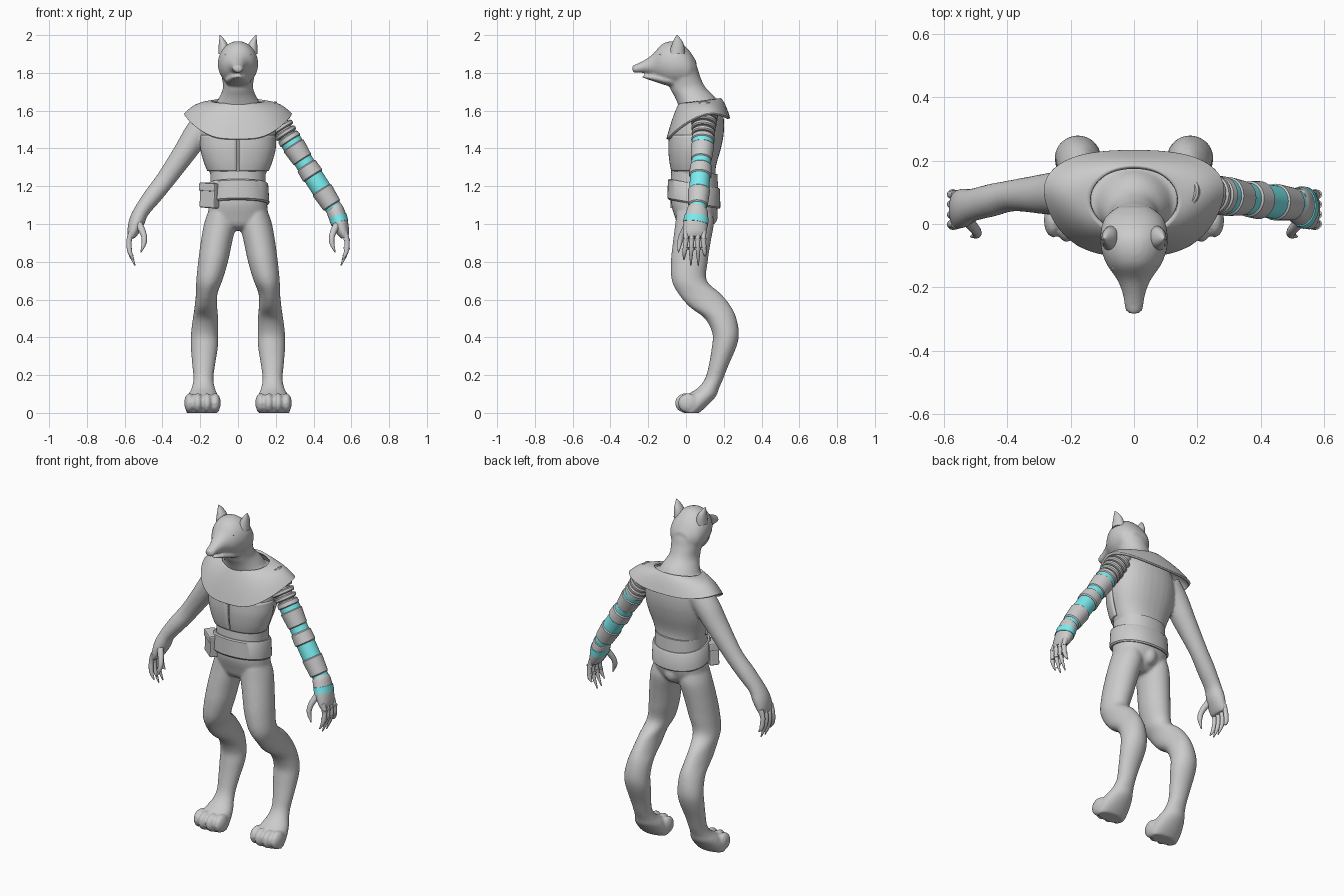
import bpy, bmesh
from math import sin, cos, pi, radians
from mathutils import Vector

if "Cube" in bpy.data.objects:
    bpy.data.objects.remove(bpy.data.objects["Cube"])


def spline(rows, k=4):
    """Catmull-Rom interpolation of rows of numbers."""
    out = []
    for i in range(len(rows) - 1):
        a, b, c, d = rows[max(i - 1, 0)], rows[i], rows[i + 1], rows[min(i + 2, len(rows) - 1)]
        for j in range(k):
            t = j / k
            out.append([.5 * (2 * q + (r - p) * t + (2 * p - 5 * q + 4 * r - s) * t * t
                              + (3 * q - p - 3 * r + s) * t ** 3) for p, q, r, s in zip(a, b, c, d)])
    return out + [list(rows[-1])]


def skin(rings):
    n = len(rings[0])
    faces = [(i * n + j, i * n + (j + 1) % n, (i + 1) * n + (j + 1) % n, (i + 1) * n + j)
             for i in range(len(rings) - 1) for j in range(n)]
    last = (len(rings) - 1) * n
    faces += [tuple(range(n - 1, -1, -1)), tuple(range(last, last + n))]
    return [v for r in rings for v in r], faces


def circle(n, p=1.0):
    pw = lambda v: abs(v) ** p * (1 if v >= 0 else -1)
    return [(pw(cos(2 * pi * j / n)), pw(sin(2 * pi * j / n))) for j in range(n)]


def slab(rows, p=1.0, n=32, k=4, tilt=0):
    """Horizontal sections: z, x centre, x half, y front, y back."""
    return skin([[Vector((xc + hx * c, (y0 + y1) / 2 + (y1 - y0) / 2 * s,
                          z + tilt * ((y0 + y1) / 2 + (y1 - y0) / 2 * s)))
                  for c, s in circle(n, p)] for z, xc, hx, y0, y1 in spline(rows, k)])


def snout(rows, n=28):
    """Upright sections along y: y, z low, z high, x half."""
    return skin([[Vector((hx * c, y, (z0 + z1) / 2 + (z1 - z0) / 2 * s)) for c, s in circle(n)]
                 for y, z0, z1, hx in spline(rows)])


def tube(rows, n=24, k=4):
    """Sections across a path: x, y, z, radius across, radius along y."""
    pts, rings = spline(rows, k) if k > 1 else rows, []
    for i, (x, y, z, ra, rb) in enumerate(pts):
        t = (Vector(pts[min(i + 1, len(pts) - 1)][:3]) - Vector(pts[max(i - 1, 0)][:3])).normalized()
        u = t.cross(Vector((0, 1, 0))).normalized()
        w = u.cross(t)
        rings.append([Vector((x, y, z)) + u * ra * c + w * rb * s for c, s in circle(n)])
    return skin(rings)


def ball(x, y, z, rx, ry, rz):
    return slab([(z - rz * cos(a), x, rx * sin(a), y - ry * sin(a), y + ry * sin(a))
                 for a in [.05 + (pi - .1) * i / 12 for i in range(13)]], n=20, k=1)


def mirror(part):
    return [Vector((-v[0], v[1], v[2])) for v in part[0]], part[1]


def make(name, parts, colour=None, angle=40):
    bm = bmesh.new()
    for verts, faces in parts:
        vs = [bm.verts.new(v) for v in verts]
        for f in faces:
            bm.faces.new([vs[i] for i in f])
    bmesh.ops.recalc_face_normals(bm, faces=bm.faces[:])
    mesh = bpy.data.meshes.new(name)
    bm.to_mesh(mesh)
    bm.free()
    ob = bpy.data.objects.new(name, mesh)
    bpy.context.collection.objects.link(ob)
    bpy.ops.object.select_all(action='DESELECT')
    ob.select_set(True)
    bpy.context.view_layer.objects.active = ob
    bpy.ops.object.shade_smooth_by_angle(angle=radians(angle))
    if colour:
        mesh.materials.append(colour)
    return ob


glow = bpy.data.materials.new("cyan_glow")
glow.diffuse_color = (.2, .85, .88, 1)
glow.use_nodes = True
glow.node_tree.nodes["Principled BSDF"].inputs["Base Color"].default_value = glow.diffuse_color

# Body: torso, neck, head, legs and bare arm fused into one skin
torso = slab([(1.63, 0, .14, -.02, .185), (1.56, 0, .19, -.05, .2), (1.48, 0, .2, -.075, .2),
              (1.4, 0, .192, -.078, .185), (1.3, 0, .16, -.065, .158), (1.22, 0, .138, -.07, .16),
              (1.12, 0, .153, -.08, .172), (1.04, 0, .155, -.06, .155), (.99, 0, .12, -.04, .125),
              (.965, 0, .06, 0, .09)], p=.88)
neck = slab([(1.9, 0, .07, -.06, .0), (1.84, 0, .092, -.075, .055), (1.78, 0, .086, -.09, .075),
             (1.72, 0, .08, -.085, .105), (1.67, 0, .1, -.058, .155), (1.6, 0, .14, -.03, .19)])
head = snout([(-.283, 1.808, 1.832, .014), (-.27, 1.8, 1.842, .028), (-.22, 1.8, 1.868, .036),
              (-.175, 1.785, 1.9, .054), (-.13, 1.755, 1.95, .085), (-.08, 1.735, 1.968, .104),
              (-.03, 1.73, 1.96, .106), (.02, 1.74, 1.915, .092), (.055, 1.78, 1.86, .05)])
jaw = snout([(-.232, 1.776, 1.786, .014), (-.215, 1.77, 1.789, .026), (-.17, 1.755, 1.792, .045),
             (-.12, 1.738, 1.79, .066), (-.07, 1.725, 1.79, .07)])
leg = slab([(1.06, .09, .07, -.05, .14), (1, .095, .085, -.057, .147), (.9, .115, .083, -.07, .13),
            (.8, .132, .079, -.08, .115), (.7, .152, .069, -.075, .11), (.63, .166, .057, -.04, .185),
            (.56, .17, .06, .02, .24), (.5, .172, .067, .1, .267), (.42, .177, .072, .14, .28),
            (.35, .178, .072, .137, .267), (.25, .182, .06, .12, .224), (.18, .183, .053, .1, .197),
            (.13, .184, .062, .06, .175), (.09, .186, .08, 0, .16), (.04, .188, .09, -.02, .115),
            (0, .188, .085, -.015, .07)])
toes = [ball(.188 + dx, y, .052, .029, .055, .052)
        for dx, y in ((-.068, .012), (-.025, -.004), (.025, -.004), (.068, .012))]
arm = tube([(.15, .1, 1.56, .07, .075), (.215, .098, 1.48, .07, .072), (.275, .095, 1.39, .062, .065),
            (.38, .09, 1.24, .051, .05), (.45, .075, 1.15, .048, .052), (.51, .06, 1.07, .041, .052),
            (.537, .052, 1.01, .042, .061), (.557, .045, .955, .03, .062), (.565, .045, .925, .016, .055)])
limb = [leg] + toes
body = make("body", [torso, neck, head, jaw, mirror(arm), ball(0, .125, 1.045, .045, .045, .055),
                     ball(0, -.272, 1.832, .02, .013, .012)]
            + limb + [mirror(p) for p in limb])
m = body.modifiers.new("fuse", 'REMESH')
m.mode, m.voxel_size, m.use_smooth_shade = 'VOXEL', .0085, True
m = body.modifiers.new("relax", 'SMOOTH')
m.factor, m.iterations = .5, 4

# Ears and eyes
ear = slab([(1.9, .07, .034, -.09, -.005), (1.95, .078, .024, -.075, -.012),
            (1.98, .087, .012, -.062, -.028), (2.0, .095, .002, -.05, -.046)], n=20)
eye = ball(.052, -.134, 1.897, .02, .012, .008)
make("ears", [ear, mirror(ear)])
make("eyes", [eye, mirror(eye)])

# Fingers and thumb, same layout on both hands
digits = [tube([(.562, y, .96, .016, .015), (.577, y, .91, .014, .013), (.572, y + d, .85, .012, .011),
                (.545 + .2 * (tip - .78), y + 1.4 * d, tip, .003, .003)], n=12)
          for y, d, tip in ((.093, .006, .83), (.062, .002, .78), (.03, -.003, .78), (.0, -.008, .81))]
digits.append(tube([(.525, .01, 1.0, .02, .018), (.5, -.02, .945, .016, .015),
                    (.497, -.033, .9, .013, .013), (.515, -.04, .85, .003, .003)], n=12))
make("bare_fingers", [mirror(d) for d in digits])
make("metal_fingers", digits)
make("knuckle_rings", [tube([(.577 - .03 * (.91 - z), y, z + .006, .017, .016),
                             (.575 - .03 * (.91 - z), y, z - .006, .017, .016)], n=12, k=1)
                       for y in (.093, .062, .03, .0) for z in (.92, .87)])

# Mechanical arm: bands strung along a straight axis
A, B = Vector((.22, .096, 1.53)), Vector((.525, .06, 1.055))


def band(t0, t1, r0, r1, bevel=.006):
    e = bevel / (B - A).length
    return tube([(*A.lerp(B, t), r, r) for t, r in
                 ((t0, r0 - bevel), (t0 + e, r0), (t1 - e, r1), (t1, r1 - bevel))], n=32, k=1)


make("arm_core", [band(-.2, 1.02, .05, .038)])
make("shoulder_rings", [band(t, t + .045, .066 - t * .05, .066 - t * .05) for t in (-.1, -.04, .02, .08)])
make("arm_plates", [band(.135, .195, .06, .062), band(.235, .405, .062, .055),
                    band(.46, .585, .057, .06), band(.73, .915, .058, .052)], angle=30)
make("arm_lights", [band(.185, .245, .057, .057, .002), band(.4, .465, .051, .051, .002),
                    band(.58, .735, .053, .053, .002), band(.91, .965, .045, .045, .002)], glow)
make("metal_hand", [tube([(.51, .062, 1.08, .043, .05), (.515, .06, 1.07, .047, .056),
                          (.537, .052, 1.01, .045, .064), (.557, .045, .955, .033, .062),
                          (.565, .045, .93, .02, .054)], n=28)])
make("hand_light", [tube([(.528, .056, 1.04, .049, .064), (.539, .051, 1.005, .047, .067)], n=28, k=1)], glow)

# Shoulder mantle: half sheet from neckline to hem, mirrored
hem = [(0, -.106, 1.45), (.12, -.1, 1.45), (.21, -.055, 1.5), (.265, .02, 1.55), (.292, .1, 1.588),
       (.275, .165, 1.588), (.2, .215, 1.572), (.1, .232, 1.56), (0, .235, 1.56)]
sheet = []
for i, h in enumerate(hem):
    a = -pi / 2 + pi * i / 8
    top = Vector((.142 * cos(a), .073 + .115 * sin(a), 1.652 + .015 * sin(a)))
    for t in (0, .3, .65, .97, 1):
        sheet.append(top.lerp(Vector(h), t) + Vector((.012 * cos(a), 0, .018)) * sin(pi * t))
quads = [(i * 5 + j, i * 5 + j + 1, i * 5 + j + 6, i * 5 + j + 5) for i in range(8) for j in range(4)]
mantle = make("mantle", [(sheet, quads)])
mantle.modifiers.new("mirror", 'MIRROR')
m = mantle.modifiers.new("round", 'SUBSURF')
m.levels = m.render_levels = 2
m = mantle.modifiers.new("thick", 'SOLIDIFY')
m.thickness = .014

# Chest vest: two curved front panels with a centre gap
rows = spline([(1.47, .2, -.09, .2), (1.4, .2, -.094, .19), (1.33, .182, -.088, .17), (1.28, .162, -.078, .155)])
panel, N = [], 16
for z, hx, y0, y1 in rows:
    for j in range(N + 1):
        a = radians(-89 + 89 * j / N)
        panel.append((hx * cos(a) ** .88, (y0 + y1) / 2 - (y1 - y0) / 2 * abs(sin(a)) ** .88, z))
quads = [(i * (N + 1) + j, i * (N + 1) + j + 1, (i + 1) * (N + 1) + j + 1, (i + 1) * (N + 1) + j)
         for i in range(len(rows) - 1) for j in range(N)]
vest = make("vest", [(panel, quads)])
vest.modifiers.new("mirror", 'MIRROR').use_mirror_merge = False
m = vest.modifiers.new("thick", 'SOLIDIFY')
m.thickness = .012

# Waist sash, belt and pouch
make("sash", [slab([(1.275, 0, .146, -.078, .166), (1.2, 0, .147, -.083, .17)], p=.9, n=48, k=1, tilt=-.06)])
make("belt", [slab([(1.222, 0, .155, -.09, .174), (1.215, 0, .16, -.096, .18), (1.12, 0, .166, -.098, .182),
                    (1.112, 0, .16, -.09, .176)], p=.9, n=48, k=1, tilt=-.18)])
for name, z, size in (("pouch", 1.145, (.1, .056, .12)), ("pouch_flap", 1.195, (.106, .064, .045))):
    bpy.ops.mesh.primitive_cube_add(size=1, location=(-.148, -.035, z), rotation=(0, radians(3), radians(-37)))
    ob = bpy.context.object
    ob.name, ob.scale = name, size
    bpy.ops.object.transform_apply(location=False, rotation=False, scale=True)
    m = ob.modifiers.new("soften", 'BEVEL')
    m.width, m.segments = .008, 2
